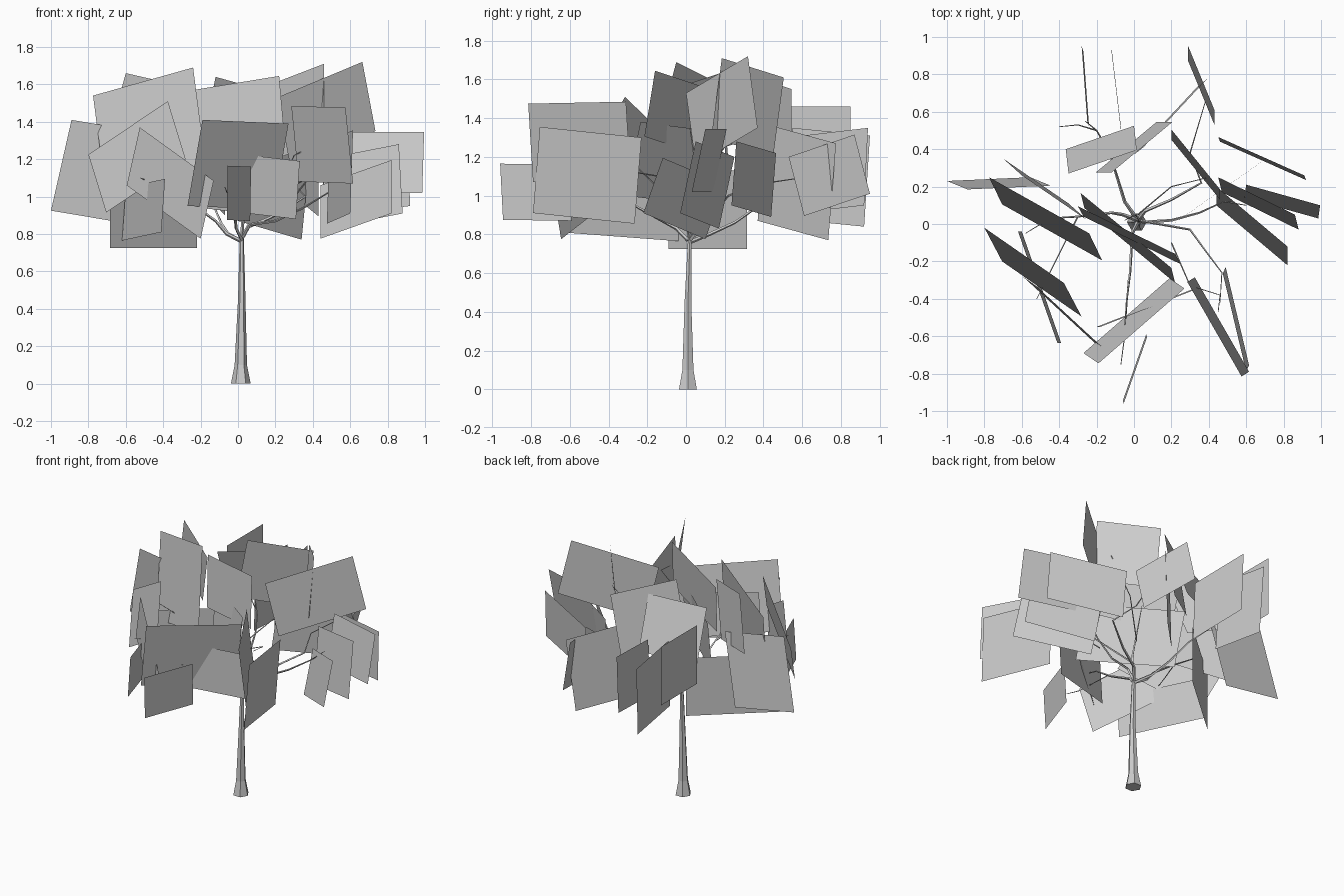
import bpy
from mathutils import Vector


def tube(name, strands, sides_res):
    """Tapered faceted tubes; each point is (x, y, z, radius)."""
    cu = bpy.data.curves.new(name, 'CURVE')
    cu.dimensions = '3D'
    cu.bevel_depth = 1.0
    cu.bevel_resolution = sides_res
    cu.use_fill_caps = True
    for pts in strands:
        sp = cu.splines.new('POLY')
        sp.use_smooth = False
        sp.points.add(len(pts) - 1)
        for p, (x, y, z, r) in zip(sp.points, pts):
            p.co = (x, y, z, 1)
            p.radius = r
    ob = bpy.data.objects.new(name, cu)
    bpy.context.collection.objects.link(ob)
    return ob


def branch(name, path, r0=0.011, r1=0.002):
    n = len(path) - 1
    pts = [(*p, r0 + (r1 - r0) * i / n) for i, p in enumerate(path)]
    return tube(name, [pts], 0)


def leaf_cards(name, cards):
    """Flat leaf cards, each given by lower left, lower right, upper left."""
    verts, faces = [], []
    for bl, br, tl in cards:
        a, b, d = Vector(bl), Vector(br), Vector(tl)
        i = len(verts)
        verts += [a, b, b + d - a, d]
        faces.append((i, i + 1, i + 2, i + 3))
    me = bpy.data.meshes.new(name)
    me.from_pydata(verts, [], faces)
    ob = bpy.data.objects.new(name, me)
    bpy.context.collection.objects.link(ob)
    return ob


# Trunk with flared foot
tube("trunk", [[(0.015, 0.01, 0, 0.053), (0.015, 0.01, 0.1, 0.033),
                (0.02, 0.01, 0.45, 0.02), (0.02, 0.02, 0.78, 0.011)]], 1)

# Main branches
branch("left_branch", [(.02, .02, .76), (-.06, .05, .8), (-.12, .06, .87),
                       (-.3, .04, 1.0), (-.45, .03, 1.1), (-.58, -.05, 1.2)])
branch("front_branch", [(.02, .01, .77), (-.01, -.05, .83), (-.02, -.25, .94),
                        (-.04, -.42, 1.06), (-.05, -.55, 1.1)])
branch("right_branch", [(.02, .02, .78), (.06, .01, .85), (.2, .02, .87),
                        (.35, .06, .94), (.48, .12, 1.02), (.6, .1, 1.12)])
branch("back_branch", [(.02, .02, .76), (-.05, .12, .8), (-.09, .25, .86),
                       (-.13, .38, .95), (-.2, .5, 1.02), (-.26, .55, 1.1)])
branch("back_right_branch", [(.02, .02, .77), (.06, .07, .84), (.2, .13, .9),
                             (.36, .22, 1.0), (.3, .38, 1.06), (.38, .65, 1.1)])
branch("front_right_branch", [(.02, .02, .9), (.3, -.03, 1.0), (.38, -.14, 1.1),
                              (.47, -.26, 1.12), (.46, -.42, 1.15)], .007)
branch("leader", [(.02, .02, .77), (.03, .02, .95), (.01, .05, 1.15),
                  (-.05, .02, 1.35)], .01)

# Twigs
branch("front_twig", [(-.03, -.3, .97), (-.05, -.6, 1.0), (-.07, -.75, 1.05)], .004)
branch("left_twig", [(-.3, .04, 1.0), (-.42, -.2, 1.05), (-.52, -.4, 1.1)], .004)
branch("back_twig", [(-.2, .5, 1.02), (-.3, .53, 1.15), (-.4, .52, 1.22)], .004)
branch("right_twig", [(.2, -.1, 1.0), (.3, -.33, 1.22), (.46, -.38, 1.3),
                      (.45, -.47, 1.3)], .004)
branch("upper_right_twig", [(.02, .05, 1.05), (.2, .2, 1.25), (.4, .25, 1.45)], .004)

# Leaf cards by sector of the crown
leaf_cards("left_leaves", [
    ((-1, .23, .925), (-.555, .25, .85), (-.89, .185, 1.41)),
    ((-.705, .105, 1.0), (-.17, -.195, 1.15), (-.775, .25, 1.54)),
    ((-.705, -.2, .915), (-.28, -.495, 1.2), (-.8, -.02, 1.225)),
    ((-.7, .35, 1.3), (-.35, .11, 1.22), (-.6, .26, 1.66)),
    ((-.595, -.28, 1.06), (-.2, -.645, .775), (-.525, -.33, 1.37)),
    ((-.685, -.09, .725), (-.22, .315, .725), (-.685, -.09, 1.13)),
    ((-.62, -.04, .765), (-.41, -.635, .81), (-.6, -.04, 1.05)),
])
leaf_cards("front_leaves", [
    ((-.265, .085, .95), (.22, -.315, 1.0), (-.285, .165, 1.33)),
    ((-.27, .04, 1.22), (.25, -.215, 1.305), (-.3, .095, 1.56)),
    ((-.27, -.69, .95), (.19, -.29, .93), (-.19, -.745, 1.41)),
    ((-.06, -.945, .875), (.065, -.59, .87), (-.055, -.96, 1.165)),
    ((-.2, -.55, .94), (.31, -.35, .88), (-.18, -.55, 1.25)),
    ((.325, -.285, 1.08), (.615, -.79, 1.07), (.285, -.31, 1.485)),
    ((.475, -.265, .855), (.6, -.79, .91), (.49, -.23, 1.3)),
])
leaf_cards("right_leaves", [
    ((.47, .17, .83), (.88, -.03, .91), (.45, .25, 1.2)),
    ((.59, .14, 1.02), (.985, .03, 1.02), (.6, .21, 1.345)),
    ((.44, .1, .775), (.82, -.22, .91), (.44, .2, 1.06)),
    ((.46, .44, .89), (.92, .235, .95), (.45, .465, 1.22)),
    ((.2, .45, 1.2), (.46, .13, 1.3), (.2, .505, 1.61)),
    ((.28, .05, 1.16), (.735, .37, 1.35), (.21, 0, 1.53)),
])
leaf_cards("back_leaves", [
    ((-.365, .40, 1.15), (0, .525, 1.2), (-.35, .27, 1.5)),
    ((-.205, .275, 1.22), (.12, .545, 1.13), (-.12, .275, 1.64)),
    ((.43, .61, .895), (.29, .95, 1.01), (.43, .53, 1.2)),
    ((-.24, .52, .88), (-.27, .92, .84), (-.25, .55, 1.35)),
    ((-.4, .45, 1.05), (-.4, .85, 1.05), (-.4, .45, 1.46)),
    ((-.07, .5, .9), (-.12, .92, .95), (-.07, .52, 1.3)),
    ((0, .37, .87), (.34, .735, .77), (.05, .41, 1.37)),
])
